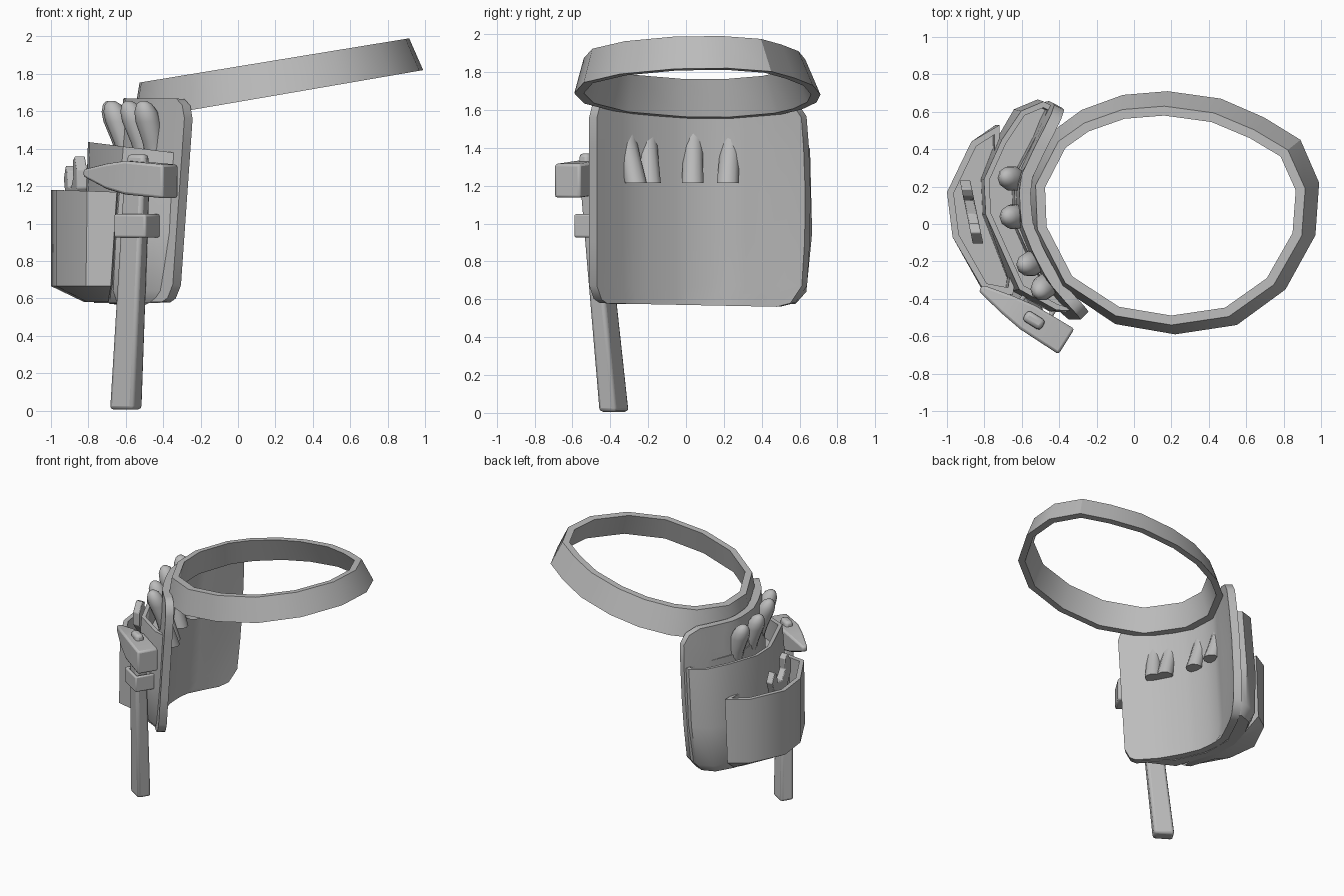
import bpy, bmesh, math
from mathutils import Vector

if "Cube" in bpy.data.objects:
    bpy.data.objects.remove(bpy.data.objects["Cube"])

GREY = bpy.data.materials.new("grey")
GREY.diffuse_color = (0.5, 0.5, 0.5, 1)
GREY.use_nodes = True
GREY.node_tree.nodes["Principled BSDF"].inputs["Base Color"].default_value = GREY.diffuse_color


def finish(name, bm, bevel=0.0, angle=30):
    bmesh.ops.recalc_face_normals(bm, faces=bm.faces)
    me = bpy.data.meshes.new(name)
    bm.to_mesh(me)
    bm.free()
    me.materials.append(GREY)
    ob = bpy.data.objects.new(name, me)
    bpy.context.collection.objects.link(ob)
    bpy.ops.object.select_all(action='DESELECT')
    ob.select_set(True)
    bpy.context.view_layer.objects.active = ob
    if bevel:
        m = ob.modifiers.new("soft_edges", 'BEVEL')
        m.width, m.segments, m.angle_limit = bevel, 2, math.radians(35)
    bpy.ops.object.shade_smooth_by_angle(angle=math.radians(angle))
    return ob


def loft(name, rings, closed=False, bevel=0.0, angle=30):
    """Skin a stack of equal rings; close it into a loop or cap both ends."""
    bm = bmesh.new()
    vs = [[bm.verts.new(p) for p in r] for r in rings]
    n = len(rings[0])
    pairs = list(zip(vs, vs[1:])) + ([(vs[-1], vs[0])] if closed else [])
    for a, b in pairs:
        for i in range(n):
            j = (i + 1) % n
            bm.faces.new((a[i], a[j], b[j], b[i]))
    if not closed:
        bm.faces.new(vs[0])
        bm.faces.new(vs[-1])
    return finish(name, bm, bevel, angle)


def inset(poly, d):
    """Offset a polygon inwards by d."""
    area = sum(a[0] * b[1] - b[0] * a[1] for a, b in zip(poly, poly[1:] + poly[:1]))
    s = 1 if area > 0 else -1
    out = []
    for i, p in enumerate(poly):
        p = Vector(p)
        e1 = (p - Vector(poly[i - 1])).normalized()
        e2 = (Vector(poly[(i + 1) % len(poly)]) - p).normalized()
        n1, n2 = Vector((-e1.y, e1.x)) * s, Vector((-e2.y, e2.x)) * s
        m = n1 + n2
        m = m / max(0.6, 1 + n1.dot(n2))
        out.append(tuple(p + m * d))
    return out


def lean(z):
    return -0.07 * (1.6 - z)


# Belt: flared, tilted band
belt = [(0.18, 0.71), (0.465, 0.67), (0.695, 0.57), (0.89, 0.45), (0.99, 0.22), (0.97, -0.06),
        (0.81, -0.35), (0.55, -0.54), (0.22, -0.59), (-0.10, -0.535), (-0.39, -0.34),
        (-0.55, -0.02), (-0.56, 0.24), (-0.43, 0.5), (-0.28, 0.61), (-0.06, 0.69)]
upper = [(0.19 + 0.93 * (x - 0.21), 0.045 + 0.9 * (y - 0.06)) for x, y in belt]
low = lambda p: [(x, y, 1.65 + 0.172 * x) for x, y in p]
high = lambda p: [(x, y, 1.84 + 0.164 * x) for x, y in p]
loft("belt", [low(belt), high(upper), high(inset(upper, 0.05)), low(inset(belt, 0.05))], True)

# Back pad: curved sheet with rounded corners
curve = [Vector(p) for p in [(-0.24, -0.47), (-0.32, -0.385), (-0.41, -0.28), (-0.49, -0.13), (-0.55, 0.02),
                             (-0.56, 0.22), (-0.47, 0.41), (-0.37, 0.60)]]


def along(t):
    f = min(max(t, 0), 1) * (len(curve) - 1)
    i = min(int(f), len(curve) - 2)
    return curve[i].lerp(curve[i + 1], f - i)


bm = bmesh.new()
cols, rows = 14, [(0.57, 0.09), (0.59, 0.04), (0.67, 0.0), (0.9, 0), (1.15, 0), (1.4, 0),
                  (1.56, 0.0), (1.63, 0.03), (1.665, 0.09)]
grid = []
for z, cut in rows:
    line = []
    for c in range(cols + 1):
        p = along(cut + (1 - 2 * cut) * c / cols)
        y = p.y + (0.03 * (1 - ((z - 1.1) / 0.55) ** 2) if p.y > 0.5 else 0)
        drop = 0.02 * p.y if z < 0.6 else 0
        line.append(bm.verts.new((p.x + lean(z), y, z - drop)))
    grid.append(line)
for a, b in zip(grid, grid[1:]):
    for c in range(cols):
        bm.faces.new((a[c], a[c + 1], b[c + 1], b[c]))
bmesh.ops.recalc_face_normals(bm, faces=bm.faces)
bm.faces.ensure_lookup_table()
if bm.faces[50].normal.x < 0:
    bmesh.ops.reverse_faces(bm, faces=bm.faces)
bmesh.ops.solidify(bm, geom=bm.faces[:], thickness=0.06)
finish("back_pad", bm, angle=40)


def pocket(name, plan, layers, rim, floor, wall):
    """Layers are (height, inset, shrink towards the pad); then rim, inner wall and floor."""
    def place(p, z, s=1):
        x, y = p
        w = min(max((x + 0.85) / 0.25, 0), 1)
        if x < -0.63:
            x = -0.63 + (x + 0.63) * s
        y = 0.1 + (y - 0.1) * (0.5 + s / 2)
        return (x + lean(z) * w, y, z)
    inner = inset(plan, wall)
    rings = [[place(p, z, s) for p in inset(plan, d)] for z, d, s in layers]
    rings.append([place(p, rim(p[0])) for p in plan])
    rings.append([place(p, rim(p[0])) for p in inner])
    rings.append([place(p, floor) for p in inner])
    loft(name, rings, angle=38)


# Pockets: wide one on the pad, small one in front of it
pocket("large_pocket",
       [(-0.30, -0.465), (-0.40, -0.46), (-0.60, -0.35), (-0.79, 0.05), (-0.80, 0.24), (-0.70, 0.45),
        (-0.59, 0.605), (-0.47, 0.655), (-0.41, 0.625), (-0.47, 0.48), (-0.60, 0.24), (-0.59, 0.0), (-0.48, -0.24)],
       [(0.575, 0.035, 0.85), (0.64, 0.0, 0.93), (0.95, -0.01, 1.0)],
       lambda x: 1.34 - 0.12 * x, 1.21, 0.03)
pocket("front_pocket",
       [(-0.70, 0.53), (-0.87, 0.44), (-1.0, 0.17), (-0.97, -0.07), (-0.80, -0.35), (-0.62, -0.38),
        (-0.60, -0.26), (-0.70, 0.05), (-0.70, 0.25)],
       [(0.58, 0.02, 0.55), (0.665, 0.0, 1), (0.69, 0.0, 1)],
       lambda x: 1.15 - 0.03 * x, 0.95, 0.035)

# Tool grips standing in the wide pocket
GRIP = [(0, 0.060), (0.3, 0.056), (0.5, 0.056), (0.75, 0.068), (0.87, 0.062), (0.96, 0.042), (1.0, 0.018)]
tools = [((-0.55, 0.22), (-0.685, 0.25)), ((-0.54, 0.035), (-0.675, 0.04)),
         ((-0.45, -0.19), (-0.585, -0.22)), ((-0.405, -0.265), (-0.505, -0.36))]
for k, (b, t) in enumerate(tools):
    b, t = Vector((*b, 1.215)), Vector((*t, 1.655))
    rings = [[b.lerp(t, f) + Vector((r * math.cos(i * math.pi / 5), r * math.sin(i * math.pi / 5), 0))
              for i in range(10)] for f, r in GRIP]
    loft("tool_grip_%d" % (k + 1), rings, angle=50)

# Hammer: handle, head and nub share one slanted direction
A, B = Vector((0.85, -0.53, 0)), Vector((0.53, 0.85, 0))


def rect(c, a, b):
    return [Vector(c) + A * (i * a / 2) + B * (j * b / 2) for i, j in ((-1, -1), (1, -1), (1, 1), (-1, 1))]


loft("hammer_handle", [rect((-0.60, -0.38, 0.005), 0.15, 0.105), rect((-0.54, -0.50, 1.25), 0.125, 0.085)],
     bevel=0.02)
loft("hammer_nub", [rect((-0.535, -0.515, 1.25), 0.12, 0.07), rect((-0.535, -0.515, 1.37), 0.11, 0.06)], bevel=0.02)
head = []
for t, h, z0, z1 in [(-0.335, 0.02, 1.25, 1.29), (-0.17, 0.055, 1.185, 1.32),
                     (-0.04, 0.075, 1.155, 1.335), (0.205, 0.08, 1.135, 1.315)]:
    c = Vector((-0.535, -0.52, 0)) + A * t
    head.append([c + B * s * h + Vector((0, 0, z)) for s, z in ((-1, z0), (1, z0), (1, z1), (-1, z1))])
loft("hammer_head", head, bevel=0.014)

# Strap holding the hammer
strap = lambda z, a, b: rect((-0.54, -0.475, z), a, b)
loft("hammer_strap", [strap(0.925, 0.20, 0.155), strap(1.05, 0.20, 0.155),
                      strap(1.05, 0.15, 0.11), strap(0.925, 0.15, 0.11)], True, bevel=0.012)

# Wrench with an open jaw in the front pocket
jaw = [(-0.04, 0.9), (0.08, 0.9), (0.10, 1.1), (0.18, 1.19), (0.18, 1.29), (0.12, 1.36), (0.07, 1.34),
       (0.08, 1.25), (0.02, 1.19), (-0.06, 1.2), (-0.08, 1.28), (-0.12, 1.31), (-0.17, 1.24), (-0.13, 1.15)]
rings = [[(-0.87 + 0.2 * u + d, 0.07 - 0.97 * u, z) for u, z in jaw] for d in (-0.028, 0.028)]
loft("wrench", rings, bevel=0.006)
